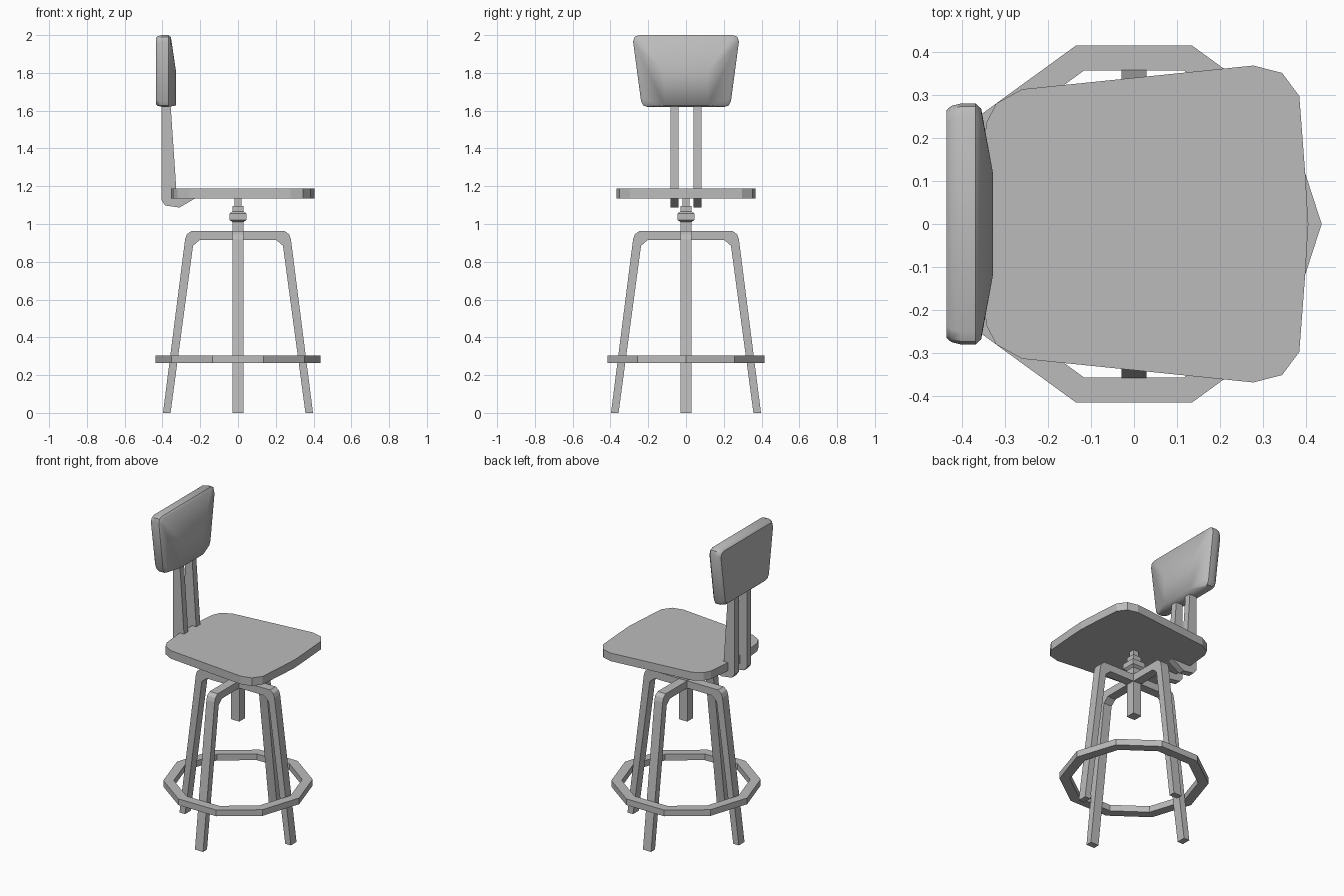
import bpy, bmesh, math

cube = bpy.data.objects.get("Cube")
if cube:
    bpy.data.objects.remove(cube, do_unlink=True)

grey = bpy.data.materials.new("plain grey")
grey.use_nodes = True
COLOUR = (0.5, 0.5, 0.5, 1)
grey.diffuse_color = COLOUR
grey.node_tree.nodes["Principled BSDF"].inputs["Base Color"].default_value = COLOUR


def finish(name, bm):
    bmesh.ops.recalc_face_normals(bm, faces=bm.faces)
    mesh = bpy.data.meshes.new(name)
    bm.to_mesh(mesh)
    bm.free()
    mesh.materials.append(grey)
    obj = bpy.data.objects.new(name, mesh)
    bpy.context.collection.objects.link(obj)
    return obj


def loft(name, loops, cap=True):
    """Skin a list of equally long point loops; closed round if not capped."""
    bm = bmesh.new()
    rings = [[bm.verts.new(p) for p in loop] for loop in loops]
    pairs = list(zip(rings, rings[1:]))
    if cap:
        bm.faces.new(rings[0])
        bm.faces.new(rings[-1])
    else:
        pairs.append((rings[-1], rings[0]))
    for a, b in pairs:
        for i in range(len(a)):
            j = (i + 1) % len(a)
            bm.faces.new((a[i], a[j], b[j], b[i]))
    return finish(name, bm)


def side_prism(name, profile, y0, y1):
    return loft(name, [[(x, y, z) for x, z in profile] for y in (y0, y1)])


# Two crossed arches make the four legs
outer = [(-0.397, 0), (-0.28, 0.92), (-0.271, 0.945), (-0.248, 0.962)]
inner = [(-0.203, 0.915), (-0.238, 0.885), (-0.357, 0)]
arch = outer + [(-x, z) for x, z in reversed(outer)]
arch += [(-x, z) for x, z in reversed(inner)] + inner
for name, angle in (("leg_arch_front_back", 0), ("leg_arch_sides", math.pi / 2)):
    legs = side_prism(name, arch, -0.029, 0.029)
    legs.rotation_euler.z = angle

# Ten-sided foot ring
def ring_loop(r, z, n=10):
    return [(r * math.cos(2 * math.pi * i / n), r * math.sin(2 * math.pi * i / n), z)
            for i in range(n)]

loft("foot_ring", [ring_loop(0.436, 0.265), ring_loop(0.436, 0.305),
                   ring_loop(0.375, 0.305), ring_loop(0.375, 0.265)], cap=False)

# Square post with stepped collar
steps = [(0.03, 0.70), (0.03, 1.01), (0.045, 1.022), (0.045, 1.056), (0.03, 1.066),
         (0.03, 1.096), (0.018, 1.096), (0.018, 1.14)]
loft("centre_post", [[(-r, -r, z), (r, -r, z), (r, r, z), (-r, r, z)] for r, z in steps])

# Seat panel
half = [(0.405, 0), (0.398, 0.114), (0.384, 0.297), (0.344, 0.351), (0.277, 0.368),
        (-0.26, 0.313), (-0.32, 0.28), (-0.343, 0.235), (-0.356, 0.1)]
outline = half + [(x, -y) for x, y in reversed(half[1:])]
loft("seat", [[(x, y, z) for x, y in outline] for z in (1.136, 1.188)])

# Two bent back supports
support = [(-0.405, 1.75), (-0.405, 1.125), (-0.385, 1.098), (-0.31, 1.087),
           (-0.225, 1.137), (-0.327, 1.16), (-0.327, 1.19), (-0.365, 1.75)]
for name, y in (("left_back_support", 0.062), ("right_back_support", -0.062)):
    side_prism(name, support, y - 0.021, y + 0.021)

# Padded backrest with a bulged lower front
corner = [(0.205, 1.62), (0.226, 1.627), (0.238, 1.65),
          (0.28, 1.965), (0.273, 1.99), (0.25, 2.0)]
layers = [(-0.435, 0.015), (-0.425, 0.006), (-0.402, 0), (-0.368, 0), (-0.355, 0.012)]
bm = bmesh.new()
for x, inset in layers:
    for y, z in corner:
        z += inset if z < 1.8 else -inset
        for s in (-1, 1):
            bm.verts.new((x, s * (y - inset), z))
for y in (-0.115, 0.115):
    for z in (1.628, 1.80):
        bm.verts.new((-0.327, y, z))
bmesh.ops.convex_hull(bm, input=bm.verts)
bmesh.ops.dissolve_limit(bm, angle_limit=0.01, verts=bm.verts, edges=bm.edges)
backrest = finish("backrest", bm)
bpy.ops.object.select_all(action="DESELECT")
backrest.select_set(True)
bpy.context.view_layer.objects.active = backrest
bpy.ops.object.shade_smooth_by_angle(angle=math.radians(35))
